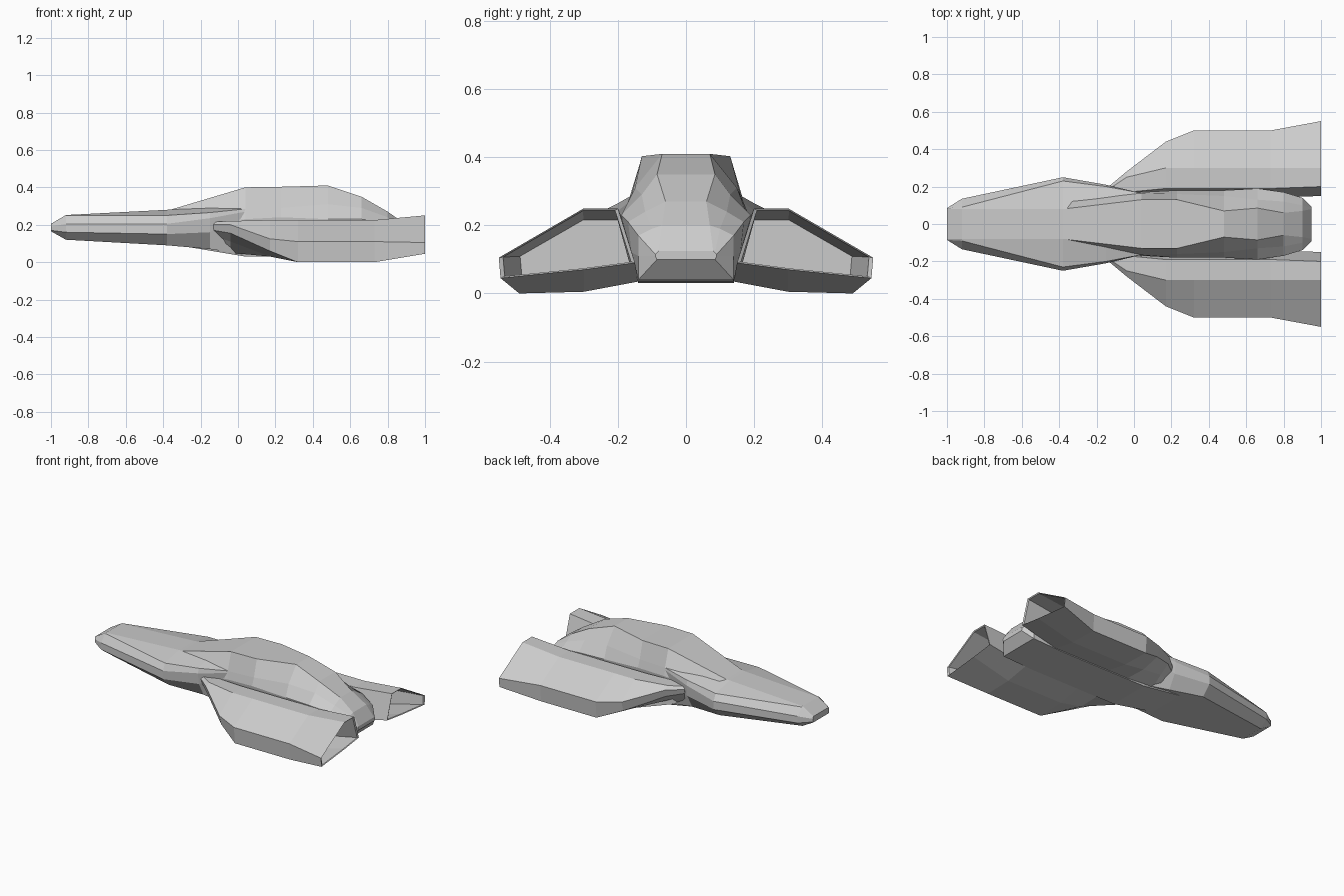
import bpy
import bmesh

cube = bpy.data.objects.get("Cube")
if cube:
    bpy.data.objects.remove(cube, do_unlink=True)

# One plain hull colour
hull_grey = bpy.data.materials.new("hull_grey")
hull_grey.use_nodes = True
hull_colour = (0.6, 0.6, 0.6, 1)
hull_grey.diffuse_color = hull_colour
hull_grey.node_tree.nodes["Principled BSDF"].inputs["Base Color"].default_value = hull_colour


def loft(name, stations):
    """Skin a chain of closed (y, z) rings placed along x and cap both ends."""
    bm = bmesh.new()
    rings = [[bm.verts.new((x, y, z)) for y, z in ring] for x, ring in stations]
    count = len(rings[0])
    for ring_a, ring_b in zip(rings, rings[1:]):
        for i in range(count):
            j = (i + 1) % count
            bm.faces.new((ring_a[i], ring_a[j], ring_b[j], ring_b[i]))
    bm.faces.new(rings[0])
    bm.faces.new(rings[-1])
    bmesh.ops.recalc_face_normals(bm, faces=bm.faces[:])
    mesh = bpy.data.meshes.new(name)
    bm.to_mesh(mesh)
    bm.free()
    mesh.materials.append(hull_grey)
    obj = bpy.data.objects.new(name, mesh)
    bpy.context.collection.objects.link(obj)
    return obj


def symmetric(stations):
    """Complete half outlines (bottom to top) into full mirrored rings."""
    return [(x, half + [(-y, z) for y, z in reversed(half)]) for x, half in stations]


def inset(ring, amount):
    """Shrink a ring towards its middle."""
    cy = sum(y for y, z in ring) / len(ring)
    cz = sum(z for y, z in ring) / len(ring)
    return [(y + (cy - y) * amount, z + (cz - z) * amount) for y, z in ring]


# Long flattened nose: bottom, lower edge, upper edge, bevel, top
nose = [
    (-1.0, [(.08, .165), (.085, .17), (.085, .19), (.085, .2), (.08, .205)]),
    (-.92, [(.08, .12), (.135, .16), (.135, .205), (.09, .25), (.08, .252)]),
    (-.38, [(.19, .09), (.25, .15), (.25, .205), (.23, .25), (.08, .28)]),
    (-.15, [(.15, .07), (.2, .16), (.21, .235), (.2, .265), (.09, .3)]),
    (.04, [(.14, .04), (.16, .23), (.165, .27), (.165, .285), (.09, .3)]),
]
loft("nose", symmetric(nose))

# Central hull: bottom, lower side, widest side, shoulder, roof
hull = [
    (-.38, [(.12, .1), (.15, .14), (.15, .2), (.12, .26), (.08, .275)]),
    (.04, [(.14, .03), (.16, .12), (.17, .23), (.165, .285), (.13, .4)]),
    (.23, [(.14, .03), (.16, .12), (.18, .24), (.16, .29), (.13, .403)]),
    (.48, [(.14, .03), (.17, .12), (.18, .23), (.15, .31), (.07, .41)]),
    (.66, [(.14, .03), (.17, .12), (.19, .23), (.13, .29), (.085, .35)]),
    (.8, [(.14, .035), (.16, .12), (.17, .21), (.12, .24), (.06, .27)]),
    (.9, [(.14, .04), (.14, .11), (.14, .17), (.1, .19), (.07, .2)]),
    (.95, [(.085, .1), (.09, .11), (.09, .115), (.085, .12), (.08, .125)]),
]
loft("hull", symmetric(hull))

# Drooping wing: inner bottom, middle bottom, outer bottom, outer top, ridge, inner top
full_wing = [(.14, .035), (.3, .005), (.49, 0), (.5, .11), (.3, .225), (.19, .225)]
flared_tail = [(.15, .09), (.3, .07), (.545, .045), (.55, .105), (.3, .25), (.2, .25)]
wing = [
    (-.13, [(.1, .08), (.15, .14), (.195, .17), (.205, .2), (.19, .215), (.14, .215)]),
    (-.04, [(.12, .05), (.2, .11), (.27, .155), (.28, .2), (.25, .22), (.17, .22)]),
    (.17, [(.14, .035), (.29, .03), (.42, .06), (.44, .125), (.3, .225), (.19, .225)]),
    (.32, full_wing),
    (.73, full_wing),
    (1.0, flared_tail),
    # open rear: thin lip, then a recessed wall
    (.995, inset(flared_tail, .06)),
    (.75, inset(full_wing, .07)),
]
for side, name in ((1, "rear_wing"), (-1, "front_wing")):
    loft(name, [(x, [(side * y, z) for y, z in ring]) for x, ring in wing])
